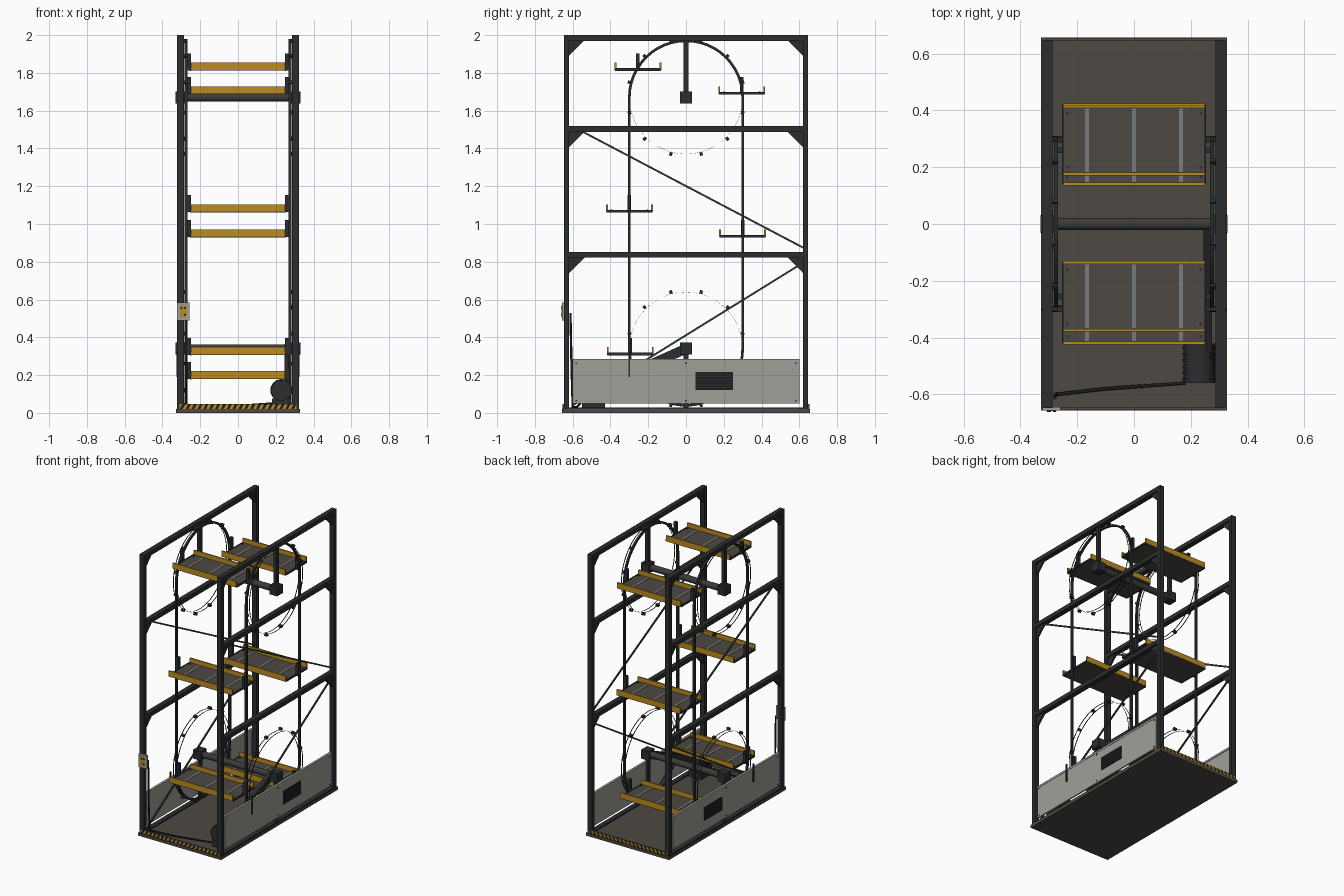
import bpy, bmesh, math
from mathutils import Vector

if "Cube" in bpy.data.objects:
    bpy.data.objects.remove(bpy.data.objects["Cube"])


def mat(name, r, g, b):
    m = bpy.data.materials.new(name)
    m.diffuse_color = (r, g, b, 1)
    m.use_nodes = True
    m.node_tree.nodes["Principled BSDF"].inputs["Base Color"].default_value = m.diffuse_color
    return m


STEEL = mat("dark steel", .025, .026, .028)
BLACK = mat("black", .012, .012, .013)
YELLOW = mat("safety yellow", .50, .265, .015)
DECK = mat("deck brown grey", .075, .067, .056)
PANEL = mat("panel grey", .34, .35, .31)
STRIP = mat("grip strip grey", .20, .20, .20)
SHAFT = mat("shaft grey", .045, .043, .041)


def make(name, bm, material):
    me = bpy.data.meshes.new(name)
    bmesh.ops.recalc_face_normals(bm, faces=bm.faces)
    bm.to_mesh(me)
    bm.free()
    me.materials.append(material)
    ob = bpy.data.objects.new(name, me)
    bpy.context.collection.objects.link(ob)
    return ob


def box(name, x, y, z, material):
    """Box from (min, max) ranges on each axis."""
    bm = bmesh.new()
    bmesh.ops.create_cube(bm, size=1)
    for v in bm.verts:
        v.co = [(a + b) / 2 + c * (b - a) for (a, b), c in zip((x, y, z), v.co)]
    return make(name, bm, material)


def prism(name, pts, axis, lo, hi, material):
    """Extrude a 2D outline along x (points are y,z) or y (points are x,z)."""
    bm = bmesh.new()
    put = (lambda p, d: (d, *p)) if axis == "x" else (lambda p, d: (p[0], d, p[1]))
    f = bm.faces.new([bm.verts.new(put(p, lo)) for p in pts])
    ext = bmesh.ops.extrude_face_region(bm, geom=[f])["geom"]
    step = Vector(put((0, 0), hi - lo))
    bmesh.ops.translate(bm, vec=step, verts=[v for v in ext if isinstance(v, bmesh.types.BMVert)])
    return make(name, bm, material)


def bar(name, p, q, half, x, material):
    """Flat bar between two (y, z) points, spanning the x range."""
    a, b = Vector(p), Vector(q)
    d = (b - a).normalized()
    n = Vector((-d.y, d.x)) * half
    return prism(name, [a + n, b + n, b - n, a - n], "x", *x, material)


def rod(name, p, q, r, material, seg=20):
    a, b = Vector(p), Vector(q)
    bm = bmesh.new()
    bmesh.ops.create_cone(bm, cap_ends=True, segments=seg, radius1=r, radius2=r, depth=(b - a).length)
    rot = (b - a).to_track_quat("Z", "Y")
    for v in bm.verts:
        v.co = rot @ v.co + (a + b) / 2
    ob = make(name, bm, material)
    for f in ob.data.polygons:
        f.use_smooth = len(f.vertices) == 4
    return ob


def loop_band(name, centre_lo, centre_hi, r0, r1, x, material, seg=48):
    """Closed ring or stadium loop with rectangular section in the yz plane."""
    bm = bmesh.new()
    half = seg // 2
    path = [(math.pi * i / half, centre_hi) for i in range(half + 1)]
    path += [(math.pi * (1 + i / half), centre_lo) for i in range(half + 1)]
    rows = [[bm.verts.new((px, r * math.cos(t), zc + r * math.sin(t)))
             for px, r in ((x[0], r0), (x[1], r0), (x[1], r1), (x[0], r1))] for t, zc in path]
    for a, b in zip(rows, rows[1:] + rows[:1]):
        for k in range(4):
            j = (k + 1) % 4
            bm.faces.new((a[k], a[j], b[j], b[k]))
    bmesh.ops.remove_doubles(bm, verts=bm.verts, dist=1e-5)
    return make(name, bm, material)


TOP, LOW, R = 1.67, .34, .30


def sx(s, a, b):
    return (min(s * a, s * b), max(s * a, s * b))


# base tray with raised edge rails
box("base_plate", (-.327, .327), (-.657, .657), (0, .02), DECK)

for s in (-1, 1):
    px = sx(s, .287, .322)
    box("base_rail", px, (-.647, .647), (.019, .028), STEEL)
    # posts, beams and corner gussets
    for e in (-1, 1):
        box("post", px, sx(e, .619, .647), (.02, 2), STEEL)
        for z in (1.975, 1.49, .825):
            prism("gusset", [(e * .62, z), (e * .535, z), (e * .62, z - .085)], "x", *sx(s, .297, .31), STEEL)
    for z in (1.985, 1.503, .838):
        box("beam", px, (-.647, .647), (z - .015, z + .015), STEEL)
    # diagonal braces
    bar("upper_brace", (-.55, 1.49), (.62, .875), .005, sx(s, .300, .309), SHAFT)
    bar("lower_brace", (.62, .795), (-.6, .04), .005, sx(s, .292, .301), SHAFT)
    # side panel with louvred vent, trim and screws
    box("side_panel", sx(s, .308, .318), (-.6, .6), (.05, .28), PANEL)
    box("panel_trim", sx(s, .304, .320), (-.6, .6), (.272, .286), PANEL)
    box("vent", sx(s, .317, .321), (.05, .25), (.122, .217), BLACK)
    for k in range(6):
        z = .131 + k * .0145
        box("vent_slat", sx(s, .320, .323), (.053, .247), (z, z + .006), STEEL)
    for y in (-.58, 0, .58):
        for z in (.065, .262):
            box("panel_screw", sx(s, .317, .32), (y - .004, y + .004), (z - .004, z + .004), STEEL)
    box("panel_guide", sx(s, .318, .325), (-.304, -.296), (.19, .32), STEEL)

    # endless chain and the two thin-rimmed wheels it runs on
    loop_band("chain", LOW, TOP, R - .007, R + .007, sx(s, .268, .282), STEEL)
    for zc in (TOP, LOW):
        for rx in (.268, .296):
            loop_band("wheel_rim", zc, zc, R - .0006, R, sx(s, rx, rx + .006), STEEL)
        for k in range(12):
            t = math.radians(15 + 30 * k)
            c = Vector((.31 * math.cos(t), zc + .31 * math.sin(t)))
            u = Vector((math.cos(t), math.sin(t))) * .009
            bar("wheel_lug", c - u, c + u, .008, sx(s, .268, .29), STEEL)
        # bearing housings
        box("bearing_block", sx(s, .27, .33), (-.032, .032), (zc - .032, zc + .032), STEEL)
    box("bearing_hanger", sx(s, .29, .312), (-.013, .013), (TOP, 1.975), STEEL)
    box("bearing_stand", sx(s, .29, .305), (-.013, .013), (.02, LOW), STEEL)

for zc in (TOP, LOW):
    rod("drive_shaft", (-.325, 0, zc), (.325, 0, zc), .022, SHAFT)

# carrier platforms hung on the chain
for y, z in ((-.255, 1.818), (.295, 1.693), (-.3, 1.068), (.3, .935), (-.295, .312), (.26, .185)):
    box("platform_deck", (-.25, .25), (y - .122, y + .122), (z - .006, z + .005), DECK)
    for e in (-1, 1):
        lip = sx(e, .114, .124)
        box("platform_lip", (-.25, .25), (y + lip[0], y + lip[1]), (z - .002, z + .036), YELLOW)
        box("platform_side", sx(e, .246, .254), (y - .120, y + .120), (z - .007, z + .007), STEEL)
        box("carrier_arm", sx(e, .25, .27), (y - .01, y + .01), (z - .005, z + .085), STEEL)
        for g in (-1, 1):
            box("deck_bolt", (e * .235 - .005, e * .235 + .005), (y + g * .095 - .005, y + g * .095 + .005),
                (z + .004, z + .008), STEEL)
    for x in (-.165, 0, .165):
        box("grip_strip", (x - .007, x + .007), (y - .112, y + .112), (z + .004, z + .007), STRIP)

# hazard striped kick plates at both ends
for e in (-1, 1):
    box("kick_plate", (-.311, .311), sx(e, .644, .652), (.02, .047), DECK)
    box("hazard_plate", (-.31, .31), sx(e, .652, .6525), (.021, .046), YELLOW)
    for k in range(20):
        x = -.308 + k * .031
        prism("hazard_stripe", [(x, .021), (x + .015, .021), (x + .028, .046), (x + .013, .046)],
              "y", *sx(e, .6525, .6532), BLACK)

# ribbed motor with belt guard up to the lower shaft
rod("motor_body", (.23, -.56, .12), (.23, -.42, .12), .055, STEEL, 24)
for k in range(6):
    y = -.55 + k * .022
    rod("motor_fin", (.23, y, .12), (.23, y + .008, .12), .059, STEEL, 24)
box("motor_foot", (.18, .28), (-.55, -.43), (.02, .075), STEEL)
bar("belt_guard", (-.49, .12), (0, .34), .026, (.245, .275), STEEL)

# control box and its cable
box("control_box", (-.322, -.258), (-.657, -.645), (.49, .585), PANEL)
box("control_face", (-.308, -.272), (-.659, -.656), (.505, .57), YELLOW)
for x, z, m in ((-.30, .555, BLACK), (-.28, .555, BLACK), (-.298, .52, STRIP), (-.28, .52, BLACK)):
    rod("control_button", (x, -.657, z), (x, -.662, z), .006, m, 12)
cable = [(.18, -.56, .05), (-.1, -.58, .03), (-.275, -.6, .03), (-.278, -.605, .2), (-.278, -.612, .53)]
for a, b in zip(cable, cable[1:]):
    rod("cable", a, b, .006, BLACK, 8)
